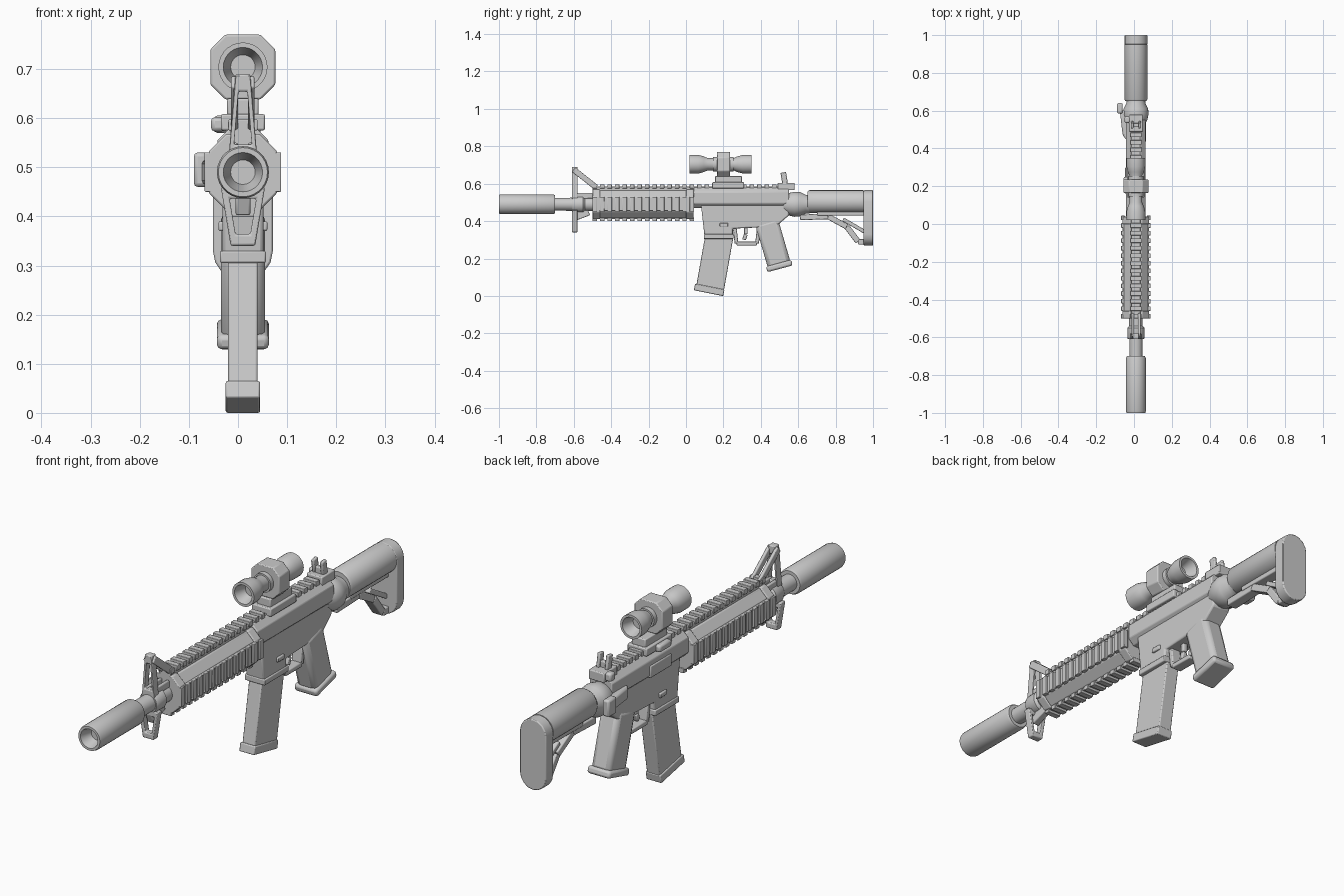
import bpy, bmesh, math
from mathutils import Vector

if "Cube" in bpy.data.objects:
    bpy.data.objects.remove(bpy.data.objects["Cube"])

CENTRE_X = 0.01
BORE_Z, SCOPE_Z, STOCK_Z = 0.49, 0.704, 0.504
GUARD_FRONT, GUARD_BACK, RECEIVER_BACK = -0.5, 0.04, 0.55
PITCH = 0.04
SIDES = (("right", -1), ("left", 1))
parts = []


def finish(name, bm, bevel=0):
    bmesh.ops.recalc_face_normals(bm, faces=bm.faces)
    mesh = bpy.data.meshes.new(name)
    bm.to_mesh(mesh)
    bm.free()
    obj = bpy.data.objects.new(name, mesh)
    bpy.context.collection.objects.link(obj)
    obj.location.x = CENTRE_X
    if bevel:
        modifier = obj.modifiers.new("Bevel", "BEVEL")
        modifier.width = bevel
        modifier.segments = 2
        modifier.limit_method = "ANGLE"
    parts.append(obj)
    return obj


def place(axis, a, b, depth):
    return {"x": (depth, a, b), "y": (a, depth, b), "z": (a, b, depth)}[axis]


def shrink(outline, factor):
    middle = sum((Vector(point) for point in outline), Vector((0, 0))) / len(outline)
    return [middle.lerp(Vector(point), factor) for point in outline]


def prism(name, axis, outline, span, bevel=0.004, opening=0):
    """Extrude an outline along an axis; opening is the size of a hole relative to the outline."""
    bm = bmesh.new()
    loops = [outline] + ([shrink(outline, opening)] if opening else [])
    rings = [[[bm.verts.new(place(axis, a, b, depth)) for a, b in loop] for depth in span]
             for loop in loops]

    def bridge(first, second):
        for i in range(len(first)):
            bm.faces.new((first[i - 1], first[i], second[i], second[i - 1]))

    for near, far in rings:
        bridge(near, far)
    for end in range(len(span)):
        if opening:
            bridge(rings[0][end], rings[1][end])
        else:
            bm.faces.new(rings[0][end])
    return finish(name, bm, bevel)


def box(name, width, ys, zs, x=0, bevel=0.004):
    outline = [(ys[0], zs[0]), (ys[1], zs[0]), (ys[1], zs[1]), (ys[0], zs[1])]
    return prism(name, "x", outline, (x - width / 2, x + width / 2), bevel)


def beam(name, path, breadth, width, x=0, bevel=0.004):
    """Straight bars of even breadth between the (y, z) points of a path."""
    for start, end in zip(path, path[1:]):
        start, end = Vector(start), Vector(end)
        offset = (end - start).orthogonal().normalized() * breadth / 2
        outline = [start - offset, start + offset, end + offset, end - offset]
        prism(name, "x", outline, (x - width / 2, x + width / 2), bevel)


def tube(name, profile, z=BORE_Z, hollow_front=False, hollow_back=False):
    """Revolve (y, radius) points about a lengthwise axis; hollow ends get a recess."""
    def cap(y, radius, inward, hollow):
        if not hollow:
            return [(y, 0)]
        floor = y + inward * radius
        return [(floor, 0), (floor, radius / 2), (y, radius * 0.8)]

    (front, back) = (profile[0], profile[-1])
    profile = cap(*front, 1, hollow_front) + profile + cap(*back, -1, hollow_back)[::-1]
    bm = bmesh.new()
    verts = [bm.verts.new((0, y, z + radius)) for y, radius in profile]
    edges = [bm.edges.new(pair) for pair in zip(verts, verts[1:])]
    bmesh.ops.spin(bm, geom=verts + edges, cent=(0, 0, z), axis=(0, 1, 0),
                   angle=math.tau, steps=28)
    bmesh.ops.remove_doubles(bm, verts=bm.verts, dist=0.0005)
    return finish(name, bm)


def chamfered(half_width, half_height, cut, z=BORE_Z):
    points = []
    for sx, sz in ((1, 1), (-1, 1), (-1, -1), (1, -1)):
        corner = [(sx * half_width, z + sz * (half_height - cut)),
                  (sx * (half_width - cut), z + sz * half_height)]
        points += corner if sx == sz else corner[::-1]
    return points


def taper(low, high, low_half, high_half):
    return [(-low_half, low), (low_half, low), (high_half, high), (-high_half, high)]


def toothed_rail(name, width, back, zs, x=0):
    tooth = box(name, width, (GUARD_FRONT, GUARD_FRONT + PITCH * 0.6), zs, x, bevel=0.002)
    modifier = tooth.modifiers.new("Array", "ARRAY")
    modifier.count = round((back - GUARD_FRONT) / PITCH)
    modifier.use_relative_offset = False
    modifier.use_constant_offset = True
    modifier.constant_offset_displace = (0, PITCH, 0)


# Muzzle and barrel
tube("suppressor", [(-1, 0.05), (-0.99, 0.053), (-0.71, 0.053), (-0.7, 0.048)], hollow_front=True)
tube("barrel", [(-0.71, 0.034), (GUARD_FRONT, 0.036)])
tube("gas_block", [(-0.61, 0.04), (-0.6, 0.045), (-0.55, 0.045), (-0.54, 0.036)])

# Front sight: upright loop, sloping braces and lower loop
LOOP_SPAN = (-0.61, -0.58)
prism("front_sight_loop", "y", taper(0.51, 0.69, 0.03, 0.015), LOOP_SPAN, opening=0.6)
prism("front_lower_loop", "y", taper(0.34, 0.46, 0.025, 0.045), LOOP_SPAN, opening=0.6)
for label, side in SIDES:
    beam("front_sight_brace_" + label, [(-0.6, 0.675), (-0.48, 0.58)], 0.03, 0.014, side * 0.017)
    box("front_sight_foot_" + label, 0.014, (-0.6, GUARD_FRONT), (0.52, 0.55), side * 0.017)
beam("front_lower_lug", [(-0.6, 0.42), (-0.52, 0.45)], 0.04, 0.03)

# Handguard with four toothed rails
prism("handguard", "y", chamfered(0.064, 0.074, 0.034), (GUARD_FRONT, GUARD_BACK))
for start in (GUARD_FRONT, GUARD_BACK - PITCH):
    prism("handguard_collar", "y", chamfered(0.07, 0.078, 0.036), (start, start + PITCH))
for label, side in SIDES:
    box("side_rail_" + label, 0.02, (GUARD_FRONT, GUARD_BACK), (0.455, 0.53), side * 0.06)
    toothed_rail("side_rail_teeth_" + label, 0.02, GUARD_BACK, (0.45, 0.53), side * 0.068)
box("bottom_rail", 0.05, (GUARD_FRONT, GUARD_BACK), (0.41, 0.44))
toothed_rail("bottom_rail_teeth", 0.06, GUARD_BACK, (0.4, 0.42))
box("top_rail", 0.05, (GUARD_FRONT, -GUARD_FRONT), (0.55, 0.585))
toothed_rail("top_rail_teeth", 0.06, -GUARD_FRONT, (0.575, 0.597))

# Receiver
prism("upper_receiver", "y", chamfered(0.052, 0.055, 0.025, z=0.525), (GUARD_BACK, RECEIVER_BACK))
prism("lower_receiver", "x",
      [(0.08, BORE_Z), (RECEIVER_BACK, BORE_Z), (RECEIVER_BACK, 0.43), (0.48, 0.37),
       (0.25, 0.36), (0.25, 0.31), (0.1, 0.31)], (-0.042, 0.042), bevel=0.007)
box("magazine_well_lip", 0.094, (0.095, 0.255), (0.305, 0.33))
box("ejection_port_cover", 0.02, (0.16, 0.3), (0.485, 0.535), x=-0.047)
box("magazine_release", 0.1, (0.18, 0.225), (0.37, 0.39))
prism("forward_assist", "z", [(-0.03, 0.42), (-0.07, 0.47), (-0.085, 0.6), (-0.03, 0.6)],
      (0.465, 0.515), bevel=0.008)
box("charging_latch", 0.03, (0.585, 0.64), (0.46, 0.53), x=-0.085, bevel=0.008)

# Magazine
beam("magazine", [(0.18, 0.33), (0.125, 0.02)], 0.15, 0.06)
beam("magazine_base", [(0.127, 0.05), (0.12, 0.015)], 0.16, 0.07)

# Trigger, guard and grip
beam("trigger_guard", [(0.26, 0.37), (0.27, 0.28), (0.38, 0.28), (0.39, 0.37)], 0.02, 0.045)
beam("trigger", [(0.32, 0.37), (0.32, 0.33), (0.31, 0.3)], 0.02, 0.02)
beam("grip", [(0.43, 0.4), (0.5, 0.16)], 0.125, 0.09, bevel=0.02)
beam("grip_foot", [(0.495, 0.175), (0.503, 0.145)], 0.14, 0.106, bevel=0.01)

# Stock
tube("rear_collar", [(0.52, 0.045), (0.55, 0.06), (0.58, 0.067), (0.61, 0.065), (0.64, 0.05), (0.66, 0.05)])
PAD_RADIUS, PAD_FRONT = 0.061, 0.95
tube("stock_tube", [(0.65, 0.055), (0.66, PAD_RADIUS), (PAD_FRONT, PAD_RADIUS)], z=STOCK_Z)
pad = []
for middle, start in ((STOCK_Z, 0), (0.33, math.pi)):
    for i in range(9):
        angle = start + math.pi * i / 8
        pad.append((PAD_RADIUS * math.cos(angle), middle + PAD_RADIUS * math.sin(angle)))
prism("butt_pad", "y", pad, (PAD_FRONT, 1))
box("stock_underside", 0.05, (0.7, PAD_FRONT), (0.43, 0.47))
beam("stock_frame", [(0.61, 0.42), (0.76, 0.425), (0.86, 0.37), (0.92, 0.29), (0.96, 0.29)], 0.03, 0.045)
beam("stock_brace", [(0.84, 0.41), (0.96, 0.34)], 0.02, 0.03)

# Rear sight
box("rear_sight_base", 0.072, (0.49, 0.58), (0.565, 0.605))
for label, side in SIDES:
    beam("rear_sight_ear_" + label, [(0.53, 0.6), (0.52, 0.66)], 0.03, 0.014, side * 0.02)
box("rear_sight_aperture", 0.03, (0.515, 0.535), (0.6, 0.63))
box("rear_sight_knob", 0.03, (0.535, 0.57), (0.57, 0.605), x=-0.045, bevel=0.008)

# Scope on its mount
SCOPE_Y = 0.185
half_scope = [(0.165, 0.05), (0.12, 0.05), (0.09, 0.042), (0.07, 0.033)]
scope_profile = [(SCOPE_Y - reach, radius) for reach, radius in half_scope]
scope_profile += [(SCOPE_Y + reach, radius) for reach, radius in reversed(half_scope)]
tube("scope", scope_profile, z=SCOPE_Z, hollow_front=True, hollow_back=True)
prism("scope_turret", "y", chamfered(0.066, 0.066, 0.03, z=SCOPE_Z), (0.165, 0.235))
for start in (0.145, 0.235):
    tube("scope_ring", [(start, PITCH), (start + 0.02, PITCH)], z=SCOPE_Z)
box("scope_mount", 0.064, (0.155, 0.3), (0.6, 0.64))
box("scope_mount_base", 0.09, (0.14, 0.31), (0.575, 0.608))
box("scope_clamp", 0.03, (0.17, 0.25), (0.573, 0.602), x=-0.05, bevel=0.008)

# Smooth shading with sharp edges kept
bpy.ops.object.select_all(action="DESELECT")
for obj in parts:
    obj.select_set(True)
bpy.context.view_layer.objects.active = parts[0]
bpy.ops.object.shade_smooth_by_angle(angle=math.radians(32))
